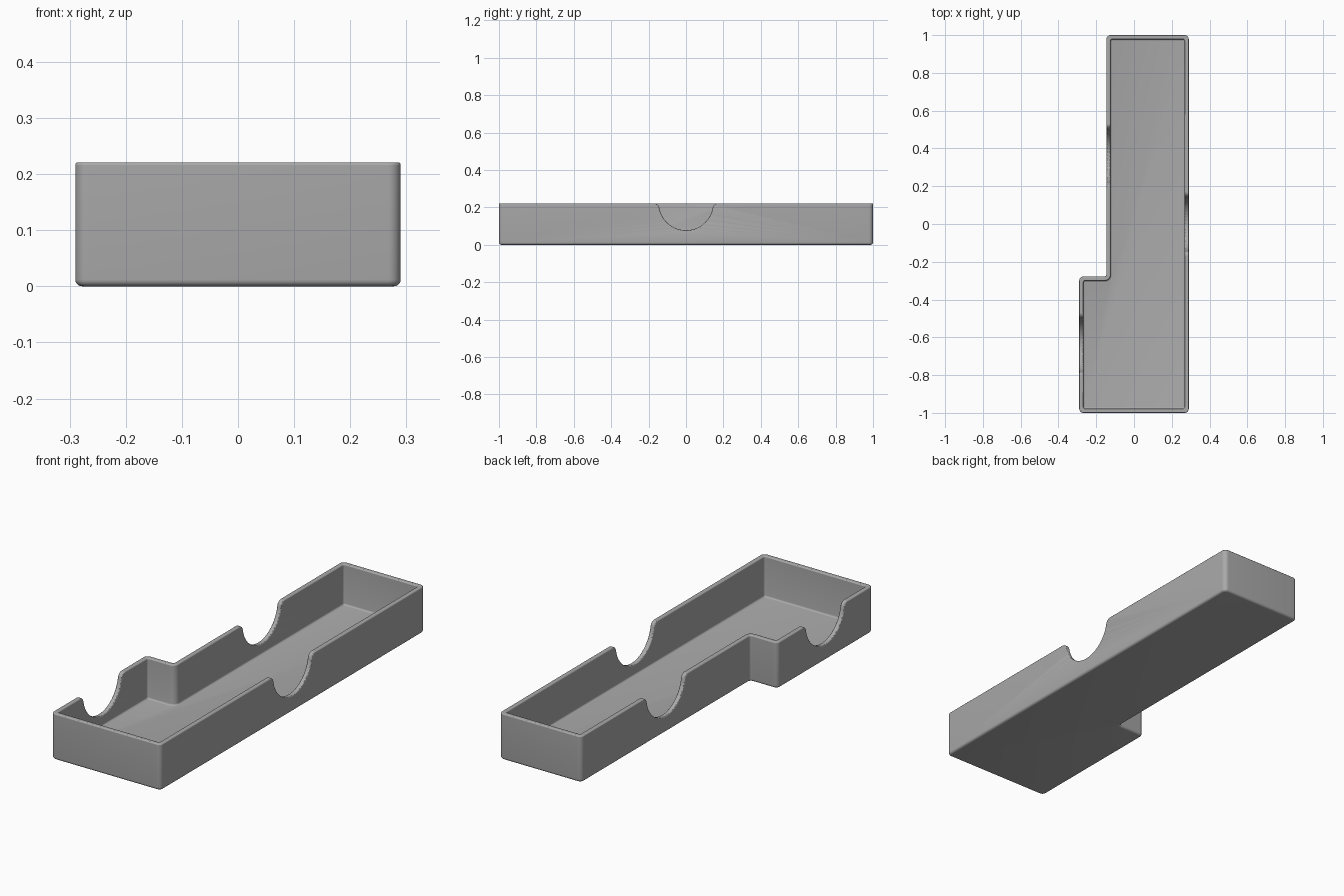
import bpy, bmesh, math
from mathutils import Vector

if "Cube" in bpy.data.objects:
    bpy.data.objects.remove(bpy.data.objects["Cube"], do_unlink=True)

H, WALL, FLOOR = 0.221, 0.022, 0.027
X, Y, STEP_X, STEP_Y = 0.29, 1.0, -0.146, -0.278
SEGS = 8

grey = bpy.data.materials.new("plain grey")
grey.use_nodes = True
grey.diffuse_color = (0.4, 0.4, 0.4, 1)
grey.node_tree.nodes["Principled BSDF"].inputs["Base Color"].default_value = (0.4, 0.4, 0.4, 1)


def outline(inset, convex, concave):
    """Stepped tray outline, counter-clockwise, moved inward and with rounded corners."""
    d = inset
    corners = [(-X + d, -Y + d), (X - d, -Y + d), (X - d, Y - d),
               (STEP_X + d, Y - d), (STEP_X + d, STEP_Y - d), (-X + d, STEP_Y - d)]
    pts = []
    for i, c in enumerate(corners):
        c = Vector(c)
        a = (Vector(corners[i - 1]) - c).normalized()
        b = (Vector(corners[(i + 1) % 6]) - c).normalized()
        r = concave if i == 4 else convex
        for k in range(SEGS + 1):
            t = math.pi / 2 * k / SEGS
            pts.append(c + a * r * (1 - math.sin(t)) + b * r * (1 - math.cos(t)))
    return pts


def new_object(name, bm):
    bmesh.ops.recalc_face_normals(bm, faces=bm.faces)
    mesh = bpy.data.meshes.new(name)
    bm.to_mesh(mesh)
    bm.free()
    mesh.materials.append(grey)
    obj = bpy.data.objects.new(name, mesh)
    bpy.context.collection.objects.link(obj)
    return obj


def loft(name, rings):
    """Skin a stack of matching rings and cap both ends."""
    bm = bmesh.new()
    loops = [[bm.verts.new(p) for p in ring] for ring in rings]
    n = len(loops[0])
    for lo, hi in zip(loops, loops[1:]):
        for i in range(n):
            j = (i + 1) % n
            bm.faces.new((lo[i], lo[j], hi[j], hi[i]))
    bm.faces.new(loops[0][::-1])
    bm.faces.new(loops[-1])
    return new_object(name, bm)


def ring(inset, z, convex, concave):
    return [(p.x, p.y, z) for p in outline(inset, convex, concave)]


# Tray shell: rounded bottom edge, outer wall, rim, inner wall, filleted floor
rings = []
R_BASE, R_FLOOR = 0.012, 0.008
for k in range(6):
    t = math.pi / 2 * k / 5
    d = R_BASE * (1 - math.sin(t))
    rings.append(ring(d, R_BASE * (1 - math.cos(t)), 0.022 - d, 0.012 + d))
rings.append(ring(0, H, 0.022, 0.012))
rings.append(ring(WALL, H, 0.01, 0.03))
for k in range(5):
    t = math.pi / 2 * k / 4
    d = R_FLOOR * (1 - math.cos(t))
    rings.append(ring(WALL + d, FLOOR + R_FLOOR * (1 - math.sin(t)), 0.01 - d, 0.03 + d))
tray = loft("tray", rings)


# Finger notches: round scoop flaring smoothly into the rim
def notch_profile(R=0.145, f=0.03, low=0.0775):
    top = H + 0.0004
    zc = low + R
    fy, fz = math.sqrt((R + f) ** 2 - (zc - top + f) ** 2), top - f
    touch = math.atan2(fz - zc, fy)
    half = []
    for k in range(1, 25):
        t = -math.pi / 2 + (touch + math.pi / 2) * k / 24
        half.append((R * math.cos(t), zc + R * math.sin(t)))
    for k in range(1, 11):
        t = math.pi + touch + (math.pi / 2 - math.pi - touch) * k / 10
        half.append((fy + f * math.cos(t), fz + f * math.sin(t)))
    half.append((fy, H + 0.1))
    return [(-y, z) for y, z in reversed(half)] + [(0, low)] + half


for side, x, y in (("left", X - WALL / 2, 0.0),
                   ("right_back", STEP_X + WALL / 2, 0.36),
                   ("right_front", -X + WALL / 2, -0.64)):
    cutter = loft(side + "_notch_cutter",
                  [[(x + s, y + py, pz) for py, pz in notch_profile()] for s in (-0.03, 0.03)])
    cutter.hide_render = True
    cutter.hide_viewport = True
    cutter.display_type = 'WIRE'
    cut = tray.modifiers.new(side + " notch", 'BOOLEAN')
    cut.operation, cut.solver, cut.object = 'DIFFERENCE', 'EXACT', cutter

# Soft edge along the rim and notches
soft = tray.modifiers.new("soft rim", 'BEVEL')
soft.width, soft.segments = 0.005, 3
soft.limit_method, soft.angle_limit = 'ANGLE', math.radians(50)
soft.use_clamp_overlap = False

bpy.ops.object.select_all(action='DESELECT')
bpy.context.view_layer.objects.active = tray
tray.select_set(True)
bpy.ops.object.shade_smooth_by_angle(angle=math.radians(35))
